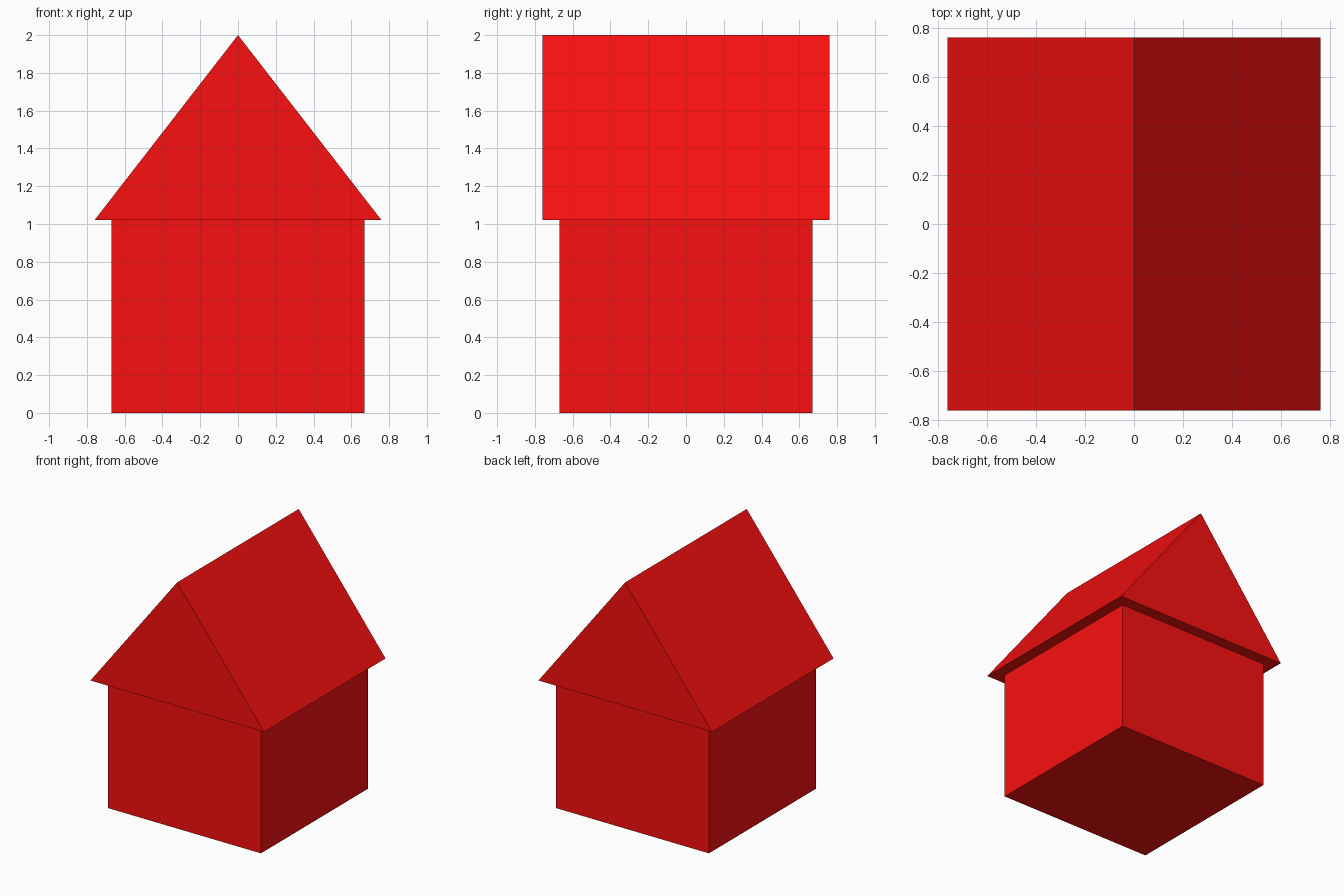
import bpy, bmesh
from mathutils import Vector

if "Cube" in bpy.data.objects:
    bpy.data.objects.remove(bpy.data.objects["Cube"])

BODY, EAVE, WALL_TOP, RIDGE = 0.67, 0.76, 1.02, 2.0

red = bpy.data.materials.new("red")
red.diffuse_color = (0.95, 0.005, 0.005, 1)
red.use_nodes = True
red.node_tree.nodes["Principled BSDF"].inputs["Base Color"].default_value = red.diffuse_color


def prism(name, profile, half_depth):
    """Extrude an x-z profile along y, centred on y = 0."""
    bm = bmesh.new()
    face = bm.faces.new([bm.verts.new((x, -half_depth, z)) for x, z in profile])
    out = bmesh.ops.extrude_face_region(bm, geom=[face], use_keep_orig=True)
    verts = [g for g in out["geom"] if isinstance(g, bmesh.types.BMVert)]
    bmesh.ops.translate(bm, verts=verts, vec=Vector((0, 2 * half_depth, 0)))
    bmesh.ops.recalc_face_normals(bm, faces=bm.faces)
    mesh = bpy.data.meshes.new(name)
    bm.to_mesh(mesh)
    bm.free()
    mesh.materials.append(red)
    obj = bpy.data.objects.new(name, mesh)
    bpy.context.collection.objects.link(obj)
    return obj


# Square house body
prism("walls", [(-BODY, 0), (BODY, 0), (BODY, WALL_TOP), (-BODY, WALL_TOP)], BODY)

# Gable roof overhanging on all sides, ridge running front to back
prism("roof", [(-EAVE, WALL_TOP), (EAVE, WALL_TOP), (0, RIDGE)], EAVE)
